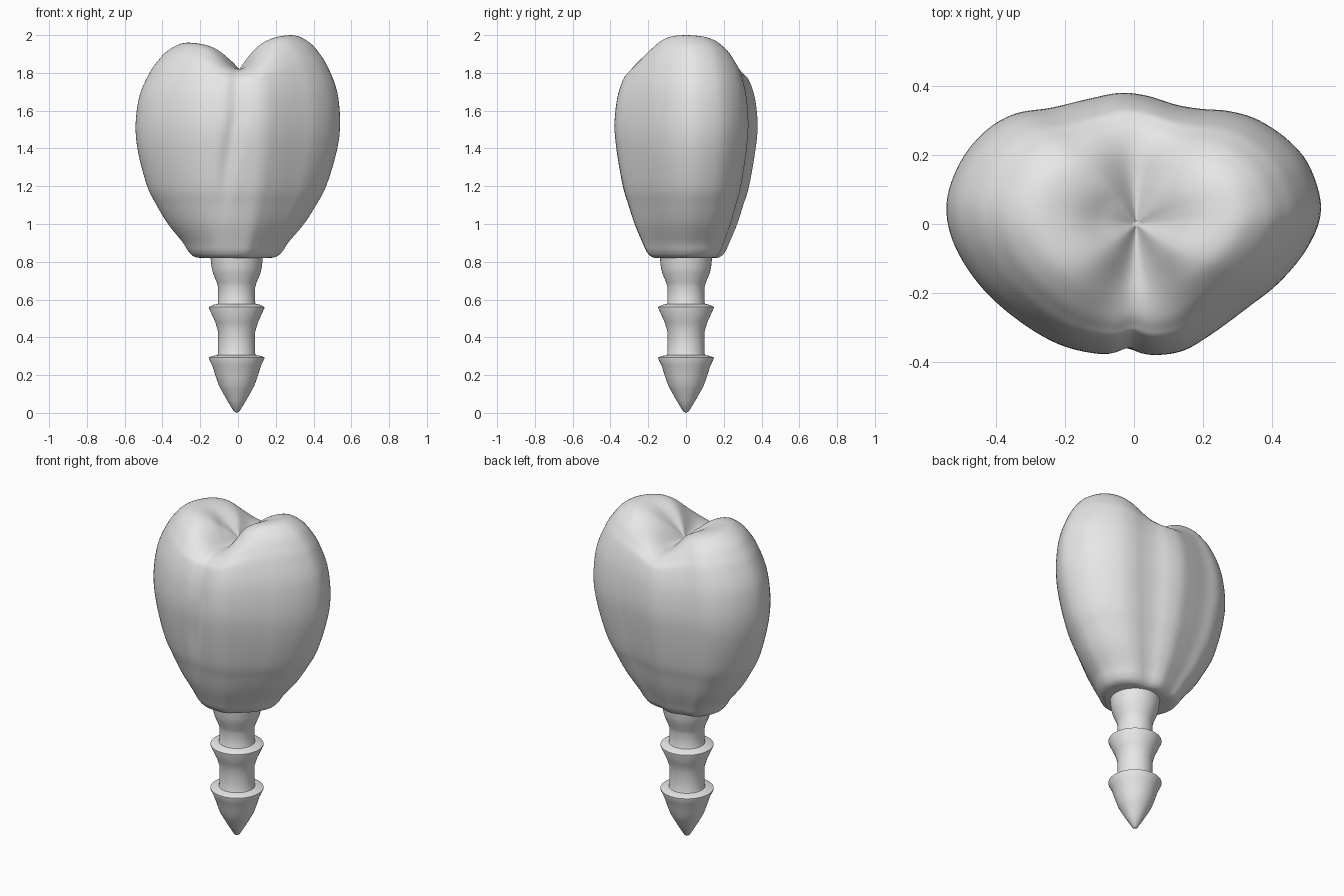
import bpy, bmesh, math

cube = bpy.data.objects.get("Cube")
if cube:
    bpy.data.objects.remove(cube, do_unlink=True)

grey = bpy.data.materials.new("plain_grey")
grey.use_nodes = True
grey.diffuse_color = (0.8, 0.8, 0.8, 1)
grey.node_tree.nodes["Principled BSDF"].inputs["Base Color"].default_value = (0.8, 0.8, 0.8, 1)


def spline(points, steps, closed=False):
    """Catmull-Rom curve through tuples of any length."""
    n, out = len(points), []
    for i in range(n if closed else n - 1):
        ids = [i - 1, i, i + 1, i + 2]
        a, b, c, d = [points[k % n if closed else min(max(k, 0), n - 1)] for k in ids]
        for step in range(steps):
            t = step / steps
            out.append(tuple(
                q + t / 2 * (r - p + t * (2 * p - 5 * q + 4 * r - s + t * (3 * (q - r) + s - p)))
                for p, q, r, s in zip(a, b, c, d)))
    if not closed:
        out.append(points[-1])
    return out


def loft(name, rings, angle):
    """Skin a stack of closed rings, welding the poles."""
    bm = bmesh.new()
    rows = [[bm.verts.new(p) for p in ring] for ring in rings]
    n = len(rows[0])
    for low, high in zip(rows, rows[1:]):
        for i in range(n):
            j = (i + 1) % n
            bm.faces.new((low[i], low[j], high[j], high[i]))
    bmesh.ops.remove_doubles(bm, verts=bm.verts, dist=0.0002)
    bmesh.ops.recalc_face_normals(bm, faces=bm.faces)
    mesh = bpy.data.meshes.new(name)
    bm.to_mesh(mesh)
    bm.free()
    mesh.materials.append(grey)
    obj = bpy.data.objects.new(name, mesh)
    bpy.context.collection.objects.link(obj)
    bpy.ops.object.select_all(action="DESELECT")
    obj.select_set(True)
    bpy.context.view_layer.objects.active = obj
    bpy.ops.object.shade_smooth_by_angle(angle=math.radians(angle))


# Crown: widest outline seen from above
outline = spline([
    (.54, .04), (.51, .16), (.45, .238), (.36, .3), (.275, .326), (.19, .333), (.12, .345),
    (.04, .37), (-.04, .379), (-.13, .362), (-.24, .336), (-.34, .32), (-.42, .277),
    (-.49, .2), (-.535, .1), (-.54, .01), (-.507, -.087), (-.435, -.19), (-.333, -.28),
    (-.217, -.348), (-.1, -.376), (.02, -.38), (.13, -.37), (.217, -.323), (.333, -.238),
    (.42, -.168), (.5, -.07)], 5, closed=True)

# Crown rows: x scale, y scale, height on the lobes, height along the valley
rows = spline([
    (0, 0, .82, .82), (.3, .38, .82, .82), (.4, .48, .827, .827), (.46, .55, .855, .855),
    (.52, .61, .905, .905), (.665, .715, 1, 1), (.78, .8, 1.1, 1.1), (.875, .88, 1.2, 1.2),
    (.97, .965, 1.38, 1.38), (1, 1, 1.53, 1.52), (.965, .965, 1.7, 1.66),
    (.87, .88, 1.83, 1.76), (.79, .8, 1.9, 1.79), (.69, .7, 1.96, 1.81),
    (.54, .55, 2, 1.82), (.36, .37, 1.985, 1.82), (.19, .2, 1.925, 1.82), (0, 0, 1.82, 1.82)], 5)


def crown_ring(sx, sy, lobe, valley):
    ring = []
    for x, y in outline:
        angle = math.atan2(y, x)
        # Broad valley across the top from front to back
        away = abs(abs(angle) - math.pi / 2)
        w = 1 - math.exp(-(away / .7) ** 2)
        # The right lobe is slightly lower
        drop = .04 * (.5 - .5 * math.cos(angle)) * max(0, (lobe - 1.5) * 2) * min(1, sx * 5)
        z = valley + w * (lobe - drop - valley)
        # Front groove drifts sideways as it descends
        if y < 0:
            centre = -.01 - .15 * max(0, 1.6 - lobe)
            depth = .022 * max(0, min(1, (lobe - 1) * 3))
            y += depth * math.exp(-((x - centre) / .04) ** 2)
        ring.append((x * sx + .02 * (z - 1.5), y * sy, z))
    return ring


loft("crown", [crown_ring(*row) for row in rows], 60)

# Post: turned profile of radius and height
profile = [
    (0, 0), (.015, .008), (.05, .065), (.085, .128), (.094, .145), (.11, .19), (.129, .25),
    (.147, .287), (.147, .294), (.125, .302), (.101, .306), (.098, .315), (.098, .43),
    (.113, .48), (.147, .555), (.147, .561), (.125, .572), (.101, .577), (.098, .585),
    (.098, .665), (.105, .69), (.124, .735), (.133, .77), (.139, .83), (0, .83)]
SIDES = 64
turns = [i * math.tau / SIDES for i in range(SIDES)]
loft("post", [[(r * math.cos(a) - .007, r * math.sin(a), z) for a in turns] for r, z in profile], 35)
